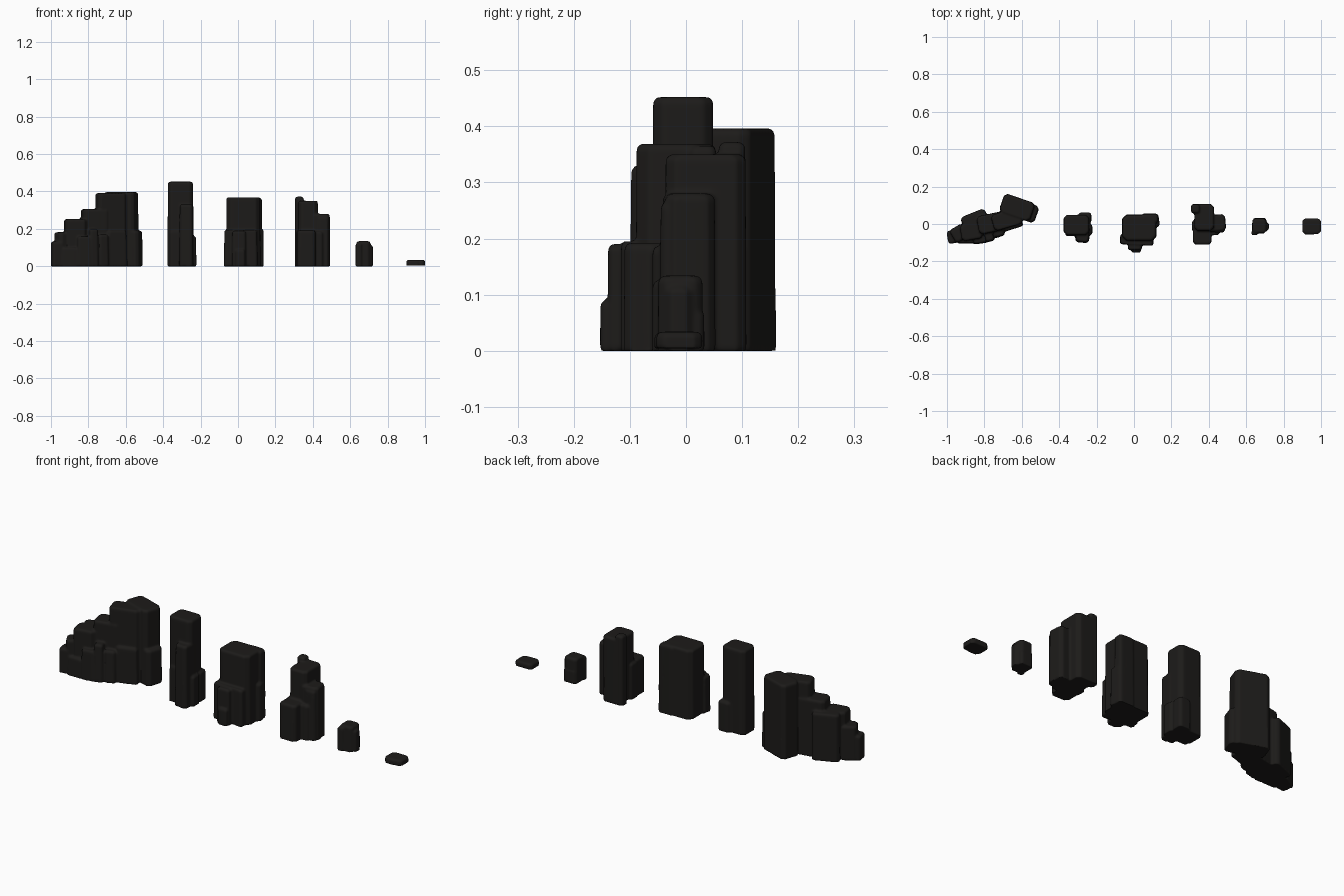
import bpy, bmesh, math
from mathutils import Vector, Matrix

rock = bpy.data.materials.new("dark_basalt")
rock.diffuse_color = (0.012, 0.011, 0.010, 1)


def add_column(bm, x, y, w, d, h, rot=0, taper=0.98, z0=0.0):
    """Eight-sided stone column with a softly chamfered top."""
    c = 0.16 * min(w, d)
    a, b = w / 2, d / 2
    prof = [(a, c - b), (a, b - c), (a - c, b), (c - a, b),
            (-a, b - c), (-a, c - b), (c - a, -b), (a - c, -b)]
    turn = Matrix.Rotation(math.radians(rot), 2)
    k = min(0.008, h * 0.2)
    rim = 1 - k / max(a, b)
    rings = []
    for z, s in ((z0, 1), (h - k, taper), (h, taper * rim)):
        ring = []
        for p in prof:
            q = turn @ (Vector(p) * s)
            ring.append(bm.verts.new((x + q.x, y + q.y, z)))
        rings.append(ring)
    bm.faces.new(rings[0][::-1])
    bm.faces.new(rings[-1])
    for lo, hi in zip(rings, rings[1:]):
        for i in range(8):
            j = (i + 1) % 8
            bm.faces.new((lo[i], lo[j], hi[j], hi[i]))


def formation(name, columns):
    """Fuse overlapping columns into one weathered rock."""
    bm = bmesh.new()
    for col in columns:
        add_column(bm, *col)
    mesh = bpy.data.meshes.new(name)
    bm.to_mesh(mesh)
    bm.free()
    ob = bpy.data.objects.new(name, mesh)
    bpy.context.collection.objects.link(ob)
    mesh.materials.append(rock)
    rem = ob.modifiers.new("fuse", 'REMESH')
    rem.mode = 'VOXEL'
    rem.voxel_size = 0.005
    rem.use_smooth_shade = True
    sm = ob.modifiers.new("weather", 'SMOOTH')
    sm.factor = 0.5
    sm.iterations = 3
    return ob


# Stepped cliff: x, y, width, depth, height, rotation
formation("stepped_cliff", [
    (-0.625, 0.088, 0.175, 0.105, 0.396, -19),
    (-0.600, 0.075, 0.170, 0.095, 0.19, -19),
    (-0.680, 0.025, 0.160, 0.090, 0.391, 16),
    (-0.765, 0.005, 0.145, 0.100, 0.305, 12),
    (-0.850, 0.020, 0.140, 0.085, 0.252, 22),
    (-0.870, -0.040, 0.115, 0.090, 0.252, 10),
    (-0.935, -0.050, 0.080, 0.080, 0.182, 30),
    (-0.967, -0.068, 0.062, 0.070, 0.132, 10),
    (-0.900, -0.080, 0.090, 0.050, 0.10, 0, 0.90),
    (-0.825, -0.078, 0.080, 0.055, 0.16, 8, 0.88),
    (-0.775, -0.065, 0.050, 0.060, 0.20, 15, 0.90),
    (-0.725, -0.040, 0.060, 0.060, 0.17, 20, 0.90),
    (-0.650, -0.005, 0.110, 0.045, 0.19, 18, 0.94),
])

# Tall pillar
formation("tall_pillar", [
    (-0.308, -0.005, 0.136, 0.108, 0.452, 0, 0.99),
    (-0.275, -0.055, 0.075, 0.090, 0.330, -4, 0.92),
    (-0.330, -0.050, 0.070, 0.030, 0.19, 0),
    (-0.262, 0.032, 0.068, 0.060, 0.16, 0),
    (-0.250, -0.030, 0.054, 0.060, 0.16, 0),
])

# Wide column with front buttress
formation("wide_column", [
    (0.028, -0.020, 0.184, 0.140, 0.369, 0, 0.97),
    (0.085, 0.030, 0.090, 0.050, 0.365, 0, 0.95),
    (0.095, 0.015, 0.080, 0.070, 0.20, 8),
    (0.015, -0.085, 0.180, 0.055, 0.195, -3, 0.97),
    (0.005, -0.115, 0.075, 0.050, 0.190, 0, 0.95),
    (0.012, -0.135, 0.050, 0.036, 0.09, 0),
    (-0.050, -0.080, 0.046, 0.050, 0.16, 0),
])

# Stepped tower
formation("stepped_tower", [
    (0.328, 0.082, 0.046, 0.048, 0.372, 0),
    (0.375, 0.035, 0.105, 0.145, 0.350, 0, 0.98),
    (0.440, 0.005, 0.100, 0.090, 0.280, 5, 0.97),
    (0.455, -0.018, 0.060, 0.055, 0.265, 0),
    (0.365, -0.068, 0.100, 0.085, 0.192, 0, 0.98),
    (0.335, -0.010, 0.050, 0.060, 0.19, 0),
    (0.400, -0.035, 0.110, 0.050, 0.185, 0),
])

# Small stump
formation("small_stump", [
    (0.670, -0.010, 0.076, 0.080, 0.134, 0),
    (0.645, -0.047, 0.032, 0.026, 0.125, 0),
    (0.695, -0.013, 0.052, 0.040, 0.115, 0),
    (0.672, 0.005, 0.072, 0.056, 0.072, 0),
])

# Flat slab
formation("flat_slab", [
    (0.950, -0.012, 0.100, 0.082, 0.034, 0, 1.0, 0.004),
    (0.938, -0.036, 0.060, 0.040, 0.032, 0, 1.0, 0.004),
])
